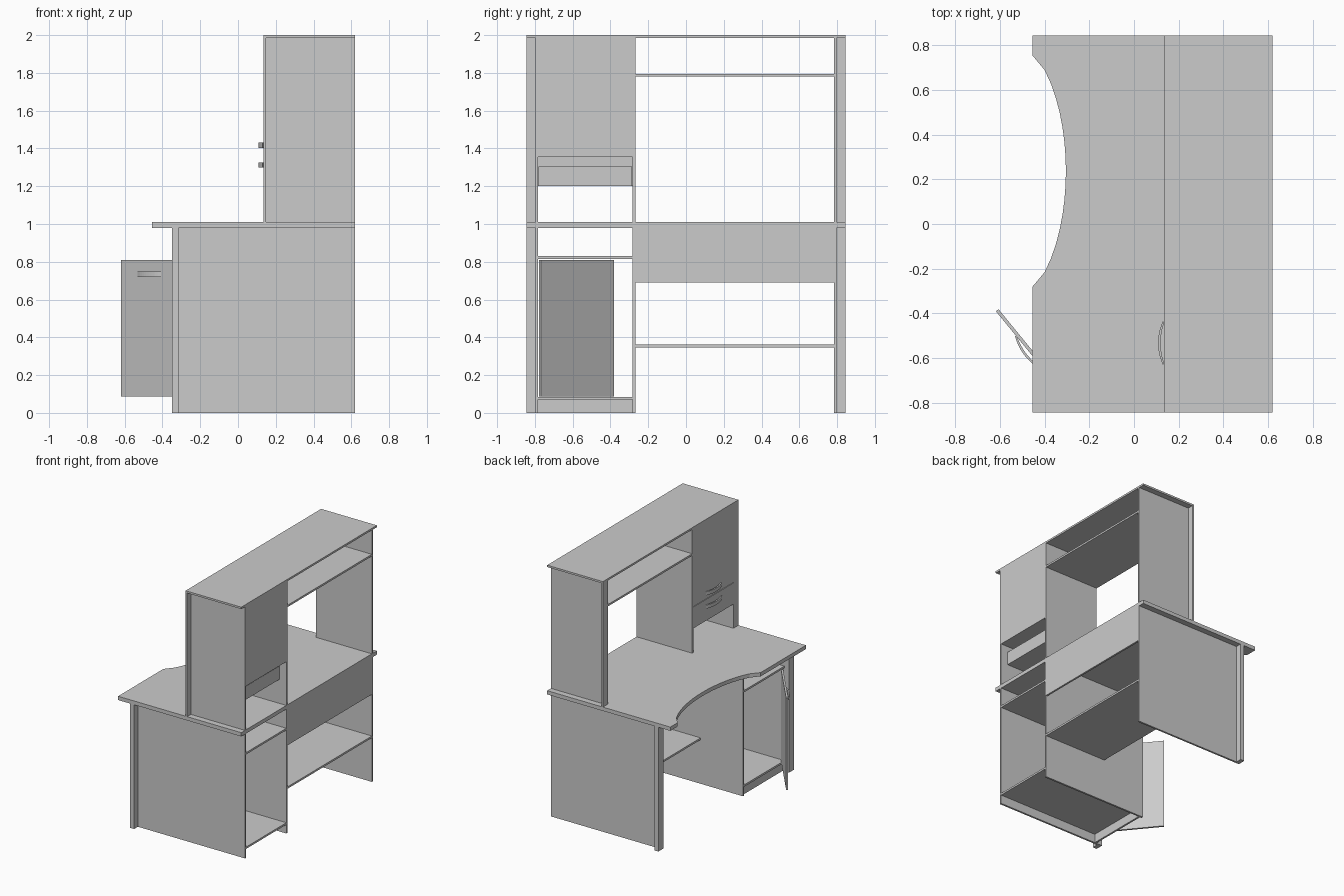
import bpy, bmesh
from mathutils import Vector

old = bpy.data.objects.get("Cube")
if old:
    bpy.data.objects.remove(old, do_unlink=True)

grey = bpy.data.materials.new("plain_grey")
grey.use_nodes = True
colour = (0.6, 0.6, 0.6, 1)
grey.diffuse_color = colour
grey.node_tree.nodes["Principled BSDF"].inputs["Base Color"].default_value = colour


def prism(name, outline, z0, z1):
    """Extrude a flat xy outline from z0 up to z1."""
    bm = bmesh.new()
    base = bm.faces.new([bm.verts.new((x, y, z0)) for x, y in outline])
    new = bmesh.ops.extrude_face_region(bm, geom=[base])["geom"]
    bmesh.ops.translate(bm, vec=(0, 0, z1 - z0),
                        verts=[v for v in new if isinstance(v, bmesh.types.BMVert)])
    bmesh.ops.recalc_face_normals(bm, faces=bm.faces)
    mesh = bpy.data.meshes.new(name)
    bm.to_mesh(mesh)
    bm.free()
    mesh.materials.append(grey)
    obj = bpy.data.objects.new(name, mesh)
    bpy.context.collection.objects.link(obj)
    return obj


def board(name, x, y, z):
    """Box given by its x, y and z ranges."""
    return prism(name, [(x[0], y[0]), (x[1], y[0]), (x[1], y[1]), (x[0], y[1])], *z)


def handle(name, centre, along, out, z):
    """Bowed pull: a crescent standing off a front."""
    c, a, o = Vector(centre), Vector(along), Vector(out)
    steps = [i / 5 - 1 for i in range(11)]
    outer = [c + a * 0.1 * t + o * (0.004 + 0.022 * (1 - t * t)) for t in steps]
    inner = [c + a * 0.088 * t + o * 0.015 * (1 - t * t) for t in reversed(steps)]
    prism(name, outer + inner, z, z + 0.028)


BACK = 0.62
T = 0.015                       # board thickness
SIDE, EDGE = 0.783, 0.845       # inner face of the sides, outer edge
DIV = (-0.283, -0.268)          # divider
cupboard = (-SIDE, DIV[0])      # narrow bay
bay = (DIV[1], SIDE)            # wide bay

# Desk top with a scooped front edge
mid, half = 0.237, 0.518
scoop = [(-0.455 + 0.15 * max(0, 1 - t * t) ** 0.7, mid - half * t)
         for t in [i / 8 - 1 for i in range(17)]]
prism("desk_top", [(-0.455, -EDGE), (BACK, -EDGE), (BACK, EDGE), (-0.455, EDGE)] + scoop,
      0.98, 1.01)

# Side panels and front posts, mirrored
for s, side in ((-1, "right"), (1, "left")):
    panel = sorted((s * SIDE, s * (SIDE + T)))
    post = sorted((s * SIDE, s * EDGE))
    board(side + "_desk_side", (-0.315, BACK), panel, (0, 0.98))
    board(side + "_desk_post", (-0.35, -0.315), post, (0, 0.98))
    board(side + "_hutch_side", (0.148, BACK), panel, (1.01, 1.985))
    board(side + "_hutch_post", (0.134, 0.148), post, (1.01, 1.985))

# Lower section
board("desk_divider", (-0.31, BACK), DIV, (0, 0.98))
board("modesty_panel", (BACK - T, BACK), bay, (0.69, 0.98))
board("low_shelf", (0.06, BACK), bay, (0.347, 0.362))
board("cabinet_shelf", (-0.31, BACK), cupboard, (0.815, 0.83))
board("cabinet_floor", (-0.31, BACK), cupboard, (0.07, 0.085))
board("toe_kick", (-0.295, -0.28), cupboard, (0, 0.07))

# Open cabinet door with its handle
hinge = Vector((-0.302, -0.778))
swing = Vector((-0.633, 0.774)).normalized()
outward = Vector((-swing.y, swing.x))
inside = hinge - outward * T
tip = swing * 0.5
prism("cabinet_door", [hinge, hinge + tip, inside + tip, inside], 0.087, 0.81)
handle("cabinet_door_handle", hinge + swing * 0.26, swing, outward, 0.72)

# Hutch
board("hutch_top", (0.134, BACK), (-EDGE, EDGE), (1.985, 2.0))
board("hutch_divider", (0.134, BACK), DIV, (1.01, 1.985))
board("hutch_shelf", (0.134, BACK), bay, (1.78, 1.795))
board("hutch_cabinet_floor", (0.148, BACK), cupboard, (1.355, 1.37))
board("hutch_cabinet_back", (BACK - T, BACK), cupboard, (1.37, 1.985))
board("hutch_door", (0.134, 0.148), cupboard, (1.372, 1.985))

# Drawer with open top
board("drawer_front", (0.134, 0.148), cupboard, (1.2, 1.368))
y0, y1 = cupboard[0] + 0.002, cupboard[1] - 0.002
board("drawer_floor", (0.148, 0.56), (y0, y1), (1.2, 1.21))
board("drawer_back", (0.548, 0.56), (y0, y1), (1.21, 1.305))
board("drawer_right_wall", (0.148, 0.548), (y0, y0 + 0.012), (1.21, 1.305))
board("drawer_left_wall", (0.148, 0.548), (y1 - 0.012, y1), (1.21, 1.305))

for name, z in (("hutch_door_handle", 1.403), ("drawer_handle", 1.298)):
    handle(name, (0.134, -0.533), (0, 1), (-1, 0), z)
